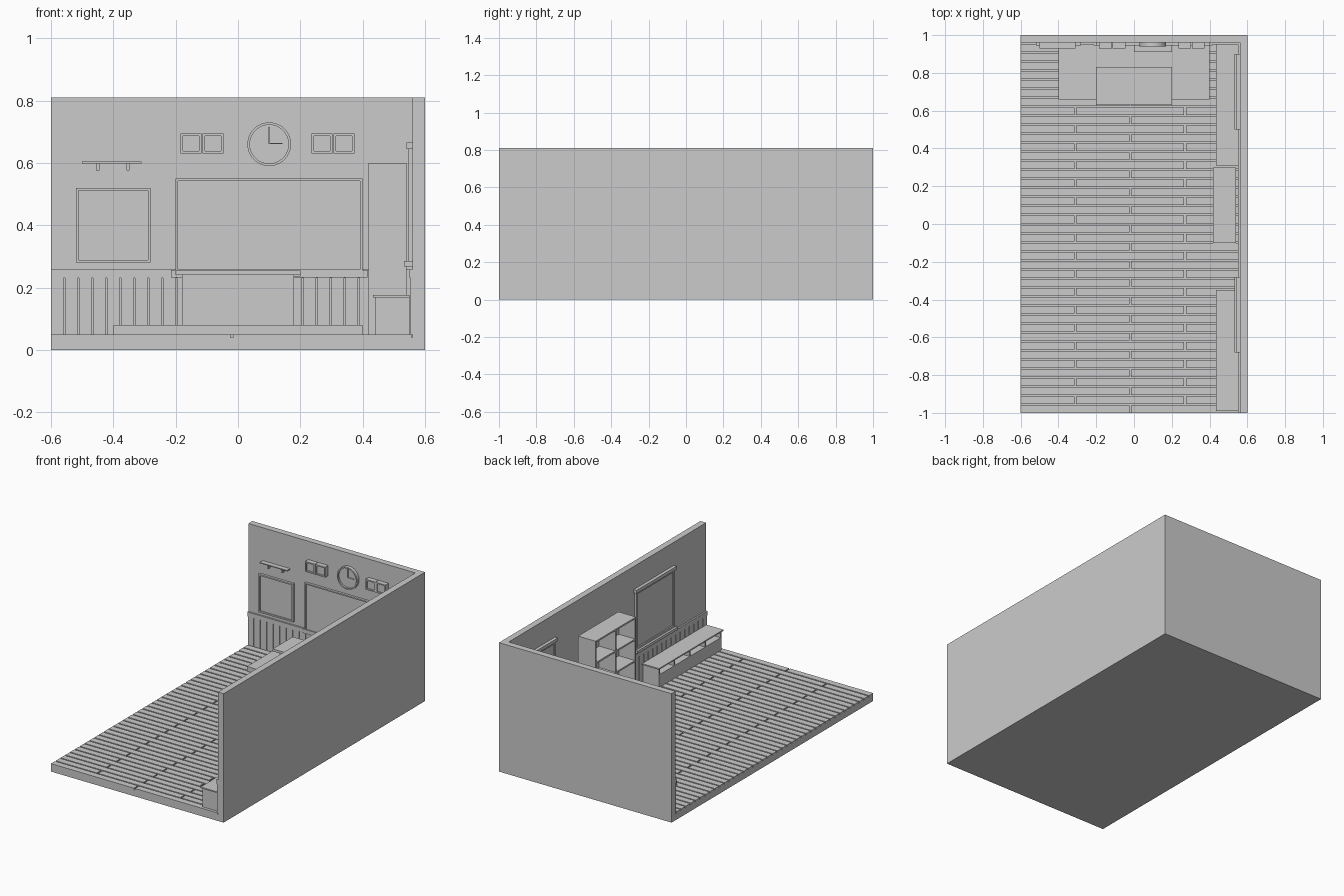
import bpy, bmesh, math
from mathutils import Matrix, Vector

if "Cube" in bpy.data.objects:
    bpy.data.objects.remove(bpy.data.objects["Cube"])


def boxes(name, specs):
    """One object made of boxes given as (x0, x1, y0, y1, z0, z1)."""
    bm = bmesh.new()
    for x0, x1, y0, y1, z0, z1 in specs:
        m = Matrix.Translation(((x0 + x1) / 2, (y0 + y1) / 2, (z0 + z1) / 2))
        m = m @ Matrix.Diagonal((x1 - x0, y1 - y0, z1 - z0, 1))
        bmesh.ops.create_cube(bm, size=1, matrix=m)
    me = bpy.data.meshes.new(name)
    bm.to_mesh(me)
    bm.free()
    ob = bpy.data.objects.new(name, me)
    bpy.context.collection.objects.link(ob)
    return ob


def border(a0, a1, z0, z1, w):
    """Four strips around a rectangle as (a0, a1, z0, z1)."""
    return [(a0, a1, z0, z0 + w), (a0, a1, z1 - w, z1),
            (a0, a0 + w, z0 + w, z1 - w), (a1 - w, a1, z0 + w, z1 - w)]


def back_frame(name, x0, x1, z0, z1, w, front, panel):
    """Framed panel hanging on the back wall."""
    parts = [(a, b, front, 0.96, c, d) for a, b, c, d in border(x0, x1, z0, z1, w)]
    parts.append((x0 + w, x1 - w, panel, 0.96, z0 + w, z1 - w))
    return boxes(name, parts)


# Floor slab and walls
boxes("floor_slab", [(-0.6, 0.6, -1, 1, 0, 0.04)])
boxes("back_wall", [(-0.6, 0.6, 0.96, 1, 0.04, 0.81)])
boxes("right_wall", [(0.56, 0.6, -1, 0.96, 0.04, 0.81)])

# Floor planks with staggered joints
planks, rows, gap = [], 41, 0.008
pitch = 1.96 / rows
for r in range(rows):
    cuts = [-0.6, -0.02, 0.56] if r % 2 == 0 else [-0.6, -0.31, 0.27, 0.56]
    y0 = -1 + r * pitch
    for i in range(len(cuts) - 1):
        xa = cuts[i] + (gap / 2 if i else 0)
        xb = cuts[i + 1] - gap / 2
        planks.append((xa, xb, y0, y0 + pitch - gap, 0.04, 0.05))
boxes("floor_planks", planks)

# Wainscot boards and chair rails
step, groove = 0.045, 0.005
boards = []
x = -0.6
while x < 0.55:
    boards.append((x, min(x + step - groove, 0.556), 0.954, 0.96, 0.05, 0.23))
    x += step
boxes("back_wainscot", boards)
boards = []
y = -1.0
while y < 0.95:
    boards.append((0.554, 0.56, y, min(y + step - groove, 0.954), 0.05, 0.23))
    y += step
boxes("right_wainscot", boards)
boxes("back_chair_rail", [(-0.6, 0.56, 0.95, 0.96, 0.23, 0.258)])
boxes("right_chair_rail", [(0.55, 0.56, -1, 0.95, 0.23, 0.258)])

# Blackboard with ledge and chalk tray, notice board
back_frame("blackboard", -0.2, 0.4, 0.25, 0.55, 0.008, 0.945, 0.952)
boxes("blackboard_ledge", [(-0.215, 0.415, 0.945, 0.96, 0.232, 0.256)])
boxes("chalk_tray", [(0.0, 0.2, 0.91, 0.95, 0.235, 0.248)])
back_frame("notice_board", -0.52, -0.28, 0.28, 0.52, 0.009, 0.945, 0.952)

# Double wall boxes on both sides of the clock
for side, x0 in (("left", -0.185), ("right", 0.235)):
    for i in range(2):
        xa = x0 + i * 0.071
        back_frame(f"{side}_wall_box_{i + 1}", xa, xa + 0.068, 0.63, 0.695,
                   0.008, 0.93, 0.937)

# Small wall shelf on two brackets
boxes("wall_shelf", [(-0.5, -0.31, 0.93, 0.96, 0.598, 0.604)])
boxes("shelf_brackets", [(c - 0.005, c + 0.005, 0.938, 0.96, 0.575, 0.598)
                         for c in (-0.45, -0.353)])

# Clock: one revolved profile (radius, depth) plus hands
profile = [(0, 0.011), (0.062, 0.011), (0.062, 0.021), (0.07, 0.021), (0.07, 0)]
bm = bmesh.new()
vs = [bm.verts.new((r, -d, 0)) for r, d in profile]
es = [bm.edges.new(p) for p in zip(vs, vs[1:])]
bmesh.ops.spin(bm, geom=vs + es, cent=(0, 0, 0), axis=(0, 1, 0),
               angle=math.tau, steps=48)
bmesh.ops.remove_doubles(bm, verts=bm.verts, dist=0.0001)
bmesh.ops.recalc_face_normals(bm, faces=bm.faces)
bm.normal_update()
if max(bm.faces, key=lambda f: -f.calc_center_median().y).normal.y > 0:
    bmesh.ops.reverse_faces(bm, faces=bm.faces)
me = bpy.data.meshes.new("clock")
bm.to_mesh(me)
bm.free()
clock = bpy.data.objects.new("clock", me)
clock.location = Vector((0.1, 0.96, 0.66))
bpy.context.collection.objects.link(clock)
boxes("clock_hands", [(0.098, 0.102, 0.943, 0.95, 0.66, 0.715),
                      (0.102, 0.142, 0.943, 0.95, 0.66, 0.664)])

# Teacher platform and desk, open at the back
boxes("platform", [(-0.4, 0.4, 0.66, 0.954, 0.05, 0.08)])
boxes("desk_top", [(-0.2, 0.2, 0.63, 0.83, 0.24, 0.255)])
boxes("desk_body", [(-0.18, 0.18, 0.67, 0.685, 0.08, 0.24),
                    (-0.18, -0.165, 0.685, 0.81, 0.08, 0.24),
                    (0.165, 0.18, 0.685, 0.81, 0.08, 0.24)])

# Windows with frame, pane, sill and header on the right wall
for label, y0, y1 in (("front", -0.68, -0.28), ("rear", 0.5, 0.9)):
    parts = [(0.547, 0.56, a, b, c, d)
             for a, b, c, d in border(y0 + 0.01, y1 - 0.01, 0.285, 0.645, 0.012)]
    parts.append((0.555, 0.56, y0 + 0.02, y1 - 0.02, 0.295, 0.635))
    boxes(label + "_window", parts)
    boxes(label + "_window_sill", [(0.533, 0.56, y0, y1, 0.268, 0.285)])
    boxes(label + "_window_header", [(0.54, 0.56, y0, y1, 0.645, 0.665)])

# Low cabinets: closed lower part, open slots under the top
for label, y0, y1 in (("front", -0.99, -0.35), ("rear", 0.31, 0.95)):
    boxes(label + "_cabinet_top", [(0.433, 0.55, y0, y1, 0.168, 0.176)])
    ya, yb = y0 + 0.008, y1 - 0.008
    parts = [(0.44, 0.55, ya, yb, 0.05, 0.13), (0.54, 0.55, ya, yb, 0.13, 0.168)]
    for i in range(5):
        c = ya + (yb - ya - 0.01) * i / 4
        parts.append((0.44, 0.54, c, c + 0.01, 0.13, 0.168))
    boxes(label + "_cabinet_body", parts)

# Tall bookcase with two columns of open shelves
parts = [(0.53, 0.54, -0.1, 0.3, 0.05, 0.6)]
for c in (-0.1, 0.095, 0.29):
    parts.append((0.418, 0.53, c, c + 0.01, 0.05, 0.6))
for i in range(5):
    z = 0.05 + i * 0.135
    parts += [(0.418, 0.53, -0.09, 0.095, z, z + 0.01),
              (0.418, 0.53, 0.105, 0.29, z, z + 0.01)]
boxes("bookcase", parts)
